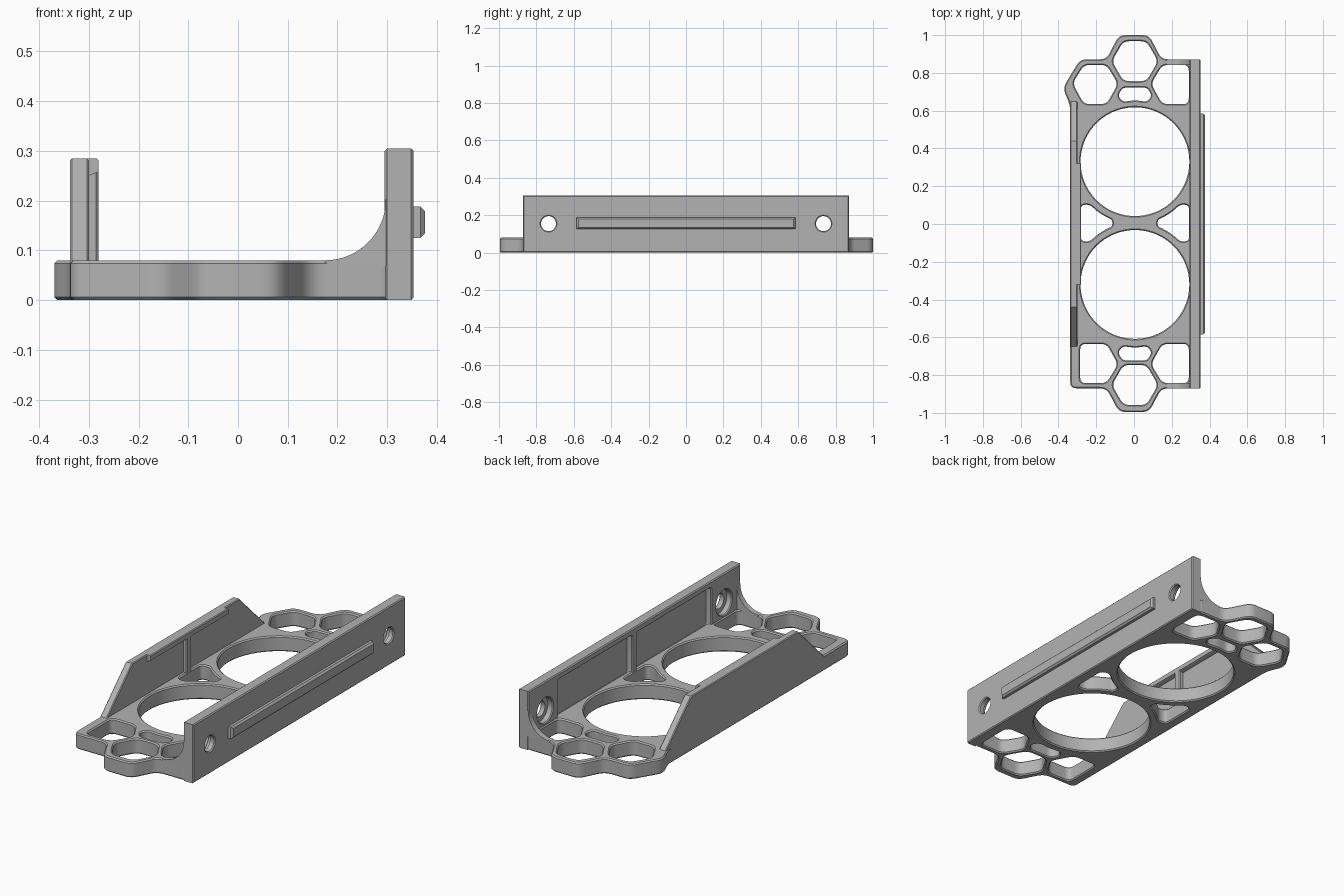
import bpy, bmesh, math
from mathutils import Vector

if "Cube" in bpy.data.objects:
    bpy.data.objects.remove(bpy.data.objects["Cube"])

gray = bpy.data.materials.new("neutral gray")
gray.diffuse_color = (0.45, 0.45, 0.45, 1)
gray.use_nodes = True
gray.node_tree.nodes["Principled BSDF"].inputs["Base Color"].default_value = gray.diffuse_color


def circle(cx, cy, r, n=72):
    return [(cx + r * math.cos(2 * math.pi * i / n), cy + r * math.sin(2 * math.pi * i / n)) for i in range(n)]


def rect(a, b, c, d):
    return [(a, c), (b, c), (b, d), (a, d)]


def rounded(pts, r, n=5):
    """Replace every corner by a short curve."""
    out, pts = [], [Vector(p) for p in pts]
    for i, p in enumerate(pts):
        a, b = pts[i - 1] - p, pts[(i + 1) % len(pts)] - p
        p0 = p + a.normalized() * min(r, a.length * 0.45)
        p2 = p + b.normalized() * min(r, b.length * 0.45)
        for k in range(n + 1):
            t = k / n
            out.append(p0 * (1 - t) ** 2 + p * 2 * t * (1 - t) + p2 * t * t)
    return out


def ccw(pts):
    pts = [Vector(p) for p in pts]
    area = sum(pts[i - 1].x * p.y - p.x * pts[i - 1].y for i, p in enumerate(pts))
    return pts if area > 0 else pts[::-1]


def inset(pts, d):
    out = []
    for i, p in enumerate(pts):
        a = (p - pts[i - 1]).normalized()
        b = (pts[(i + 1) % len(pts)] - p).normalized()
        na, nb = Vector((-a.y, a.x)), Vector((-b.y, b.x))
        out.append(p + (na + nb) * d / max(1 + na.dot(nb), 0.3))
    return out


def slab(name, outline, holes, w0, w1, axes, c0=0.006, c1=0.006):
    """Flat plate with holes and chamfered rims; axes maps (u, v, w) to xyz."""
    bm = bmesh.new()
    levels = [(w0, c0)] + ([(w0 + c0, 0)] if c0 else []) + ([(w1 - c1, 0)] if c1 else []) + [(w1, c1)]
    caps = ([], [])
    for k, loop in enumerate([outline] + holes):
        loop = ccw(loop)
        sign = 1 if k == 0 else -1
        rings = [[bm.verts.new(axes(p.x, p.y, w)) for p in (inset(loop, sign * c) if c else loop)]
                 for w, c in levels]
        n = len(loop)
        for lo, hi in zip(rings, rings[1:]):
            for i in range(n):
                j = (i + 1) % n
                bm.faces.new((lo[i], lo[j], hi[j], hi[i]))
        for cap, ring in zip(caps, (rings[0], rings[-1])):
            cap += [bm.edges.get((ring[i], ring[(i + 1) % n])) for i in range(n)]
    for cap in caps:
        bmesh.ops.triangle_fill(bm, use_beauty=True, use_dissolve=False, edges=cap)
    bmesh.ops.recalc_face_normals(bm, faces=bm.faces)
    me = bpy.data.meshes.new(name)
    bm.to_mesh(me)
    bm.free()
    me.materials.append(gray)
    ob = bpy.data.objects.new(name, me)
    bpy.context.collection.objects.link(ob)
    bpy.ops.object.select_all(action='DESELECT')
    ob.select_set(True)
    bpy.context.view_layer.objects.active = ob
    bpy.ops.object.shade_smooth_by_angle(angle=math.radians(25))
    return ob


flat = lambda u, v, w: (u, v, w)      # lying plate
side = lambda u, v, w: (w, u, v)      # wall in the yz plane
cross = lambda u, v, w: (u, w, v)     # profile in the xz plane

# Base plate outline with honeycomb tabs on both ends
outline = rounded([
    (-0.338, -0.87), (-0.145, -0.87), (-0.08, -0.995), (0.08, -0.995), (0.145, -0.87), (0.32, -0.87),
    (0.32, 0.872), (0.145, 0.872), (0.08, 1.0), (-0.08, 1.0), (-0.145, 0.872), (-0.285, 0.872),
    (-0.377, 0.72), (-0.338, 0.63)], 0.035)

holes = [circle(0.005, 0.33, 0.288), circle(0.005, -0.32, 0.288)]

# Honeycomb openings
for s, cy in ((1, 0.862), (-1, 0.852)):
    holes.append(rounded([(0.005 + 0.122 * math.cos(i * math.pi / 3), s * cy + 0.122 * math.sin(i * math.pi / 3))
                          for i in range(6)], 0.03))
    holes.append(rounded([(x, s * y) for x, y in
                          ((-0.06, 0.722), (0.07, 0.722), (0.095, 0.68), (0.07, 0.647), (0.005, 0.655),
                           (-0.06, 0.647), (-0.085, 0.68))], 0.02))
    half = [(0.29, 0.635), (0.15, 0.635), (0.09, 0.742), (0.15, 0.842), (0.29, 0.842)]
    holes.append(rounded([(x, s * y) for x, y in half], 0.03))
    if s < 0:
        holes.append(rounded([(0.005 - x, s * y) for x, y in half], 0.03))
holes.append(rounded([(-0.325, 0.745), (-0.265, 0.842), (-0.145, 0.842), (-0.085, 0.742),
                      (-0.145, 0.635), (-0.265, 0.635)], 0.03))

# Rounded triangular openings between the two rings
arc = [(x, math.sqrt(0.33 ** 2 - (x - 0.005) ** 2)) for x in (-0.235, -0.2, -0.17, -0.14, -0.115)]
tri = ([(-0.282, 0.1)] + [(x, 0.33 - d) for x, d in arc]
       + [(x, -0.32 + d) for x, d in reversed(arc)] + [(-0.282, -0.09)])
holes += [rounded(tri, 0.025), rounded([(0.01 - x, y) for x, y in tri], 0.025)]
slab("base_plate", outline, holes, 0, 0.08, flat)

# Tall wall: outer skin with screw holes, inner layer with pockets and counterbores
wall = rect(-0.872, 0.872, 0, 0.305)
slab("tall_wall_outer", wall, [circle(s * 0.735, 0.155, 0.04, 40) for s in (1, -1)],
     0.325, 0.353, side, 0, 0.005)
pockets = [rounded(rect(*sorted((s * 0.02, s * 0.63)), 0.074, 0.272), 0.012) for s in (1, -1)]
bores = [circle(s * 0.735, 0.155, 0.064, 40) for s in (1, -1)]
slab("tall_wall_inner", wall, pockets + bores, 0.295, 0.325, side, 0.005, 0)

# Curved gussets at both ends of the tall wall
gusset = [(0.175 + 0.122 * math.sin(a), 0.202 - 0.122 * math.cos(a))
          for a in [i * math.pi / 32 for i in range(17)]]
gusset = [(0.175, 0.07)] + gusset + [(0.32, 0.202), (0.32, 0.07)]
for name, y0, y1 in (("gusset_back", 0.842, 0.872), ("gusset_front", -0.87, -0.842)):
    slab(name, gusset, [], y0, y1, cross, 0, 0)

# Tapered rail on the outside of the tall wall
slab("outer_rail", rect(-0.585, 0.585, 0.125, 0.188), [], 0.345, 0.376, side, 0, 0.009)

# Short wall with sloped ends, its overhanging lip and centre rib
slab("short_wall", [(-0.66, 0.07), (0.66, 0.07), (0.44, 0.285), (-0.44, 0.285)], [],
     -0.338, -0.30, side, 0.004, 0.004)
slab("short_wall_lip", [(-0.32, 0.25), (-0.30, 0.25), (-0.28, 0.258), (-0.28, 0.281), (-0.284, 0.285),
                        (-0.32, 0.285)], [], -0.32, 0.32, cross, 0, 0)
slab("short_wall_rib", rect(-0.02, 0.02, 0.07, 0.27), [], -0.31, -0.28, side, 0, 0.005)
